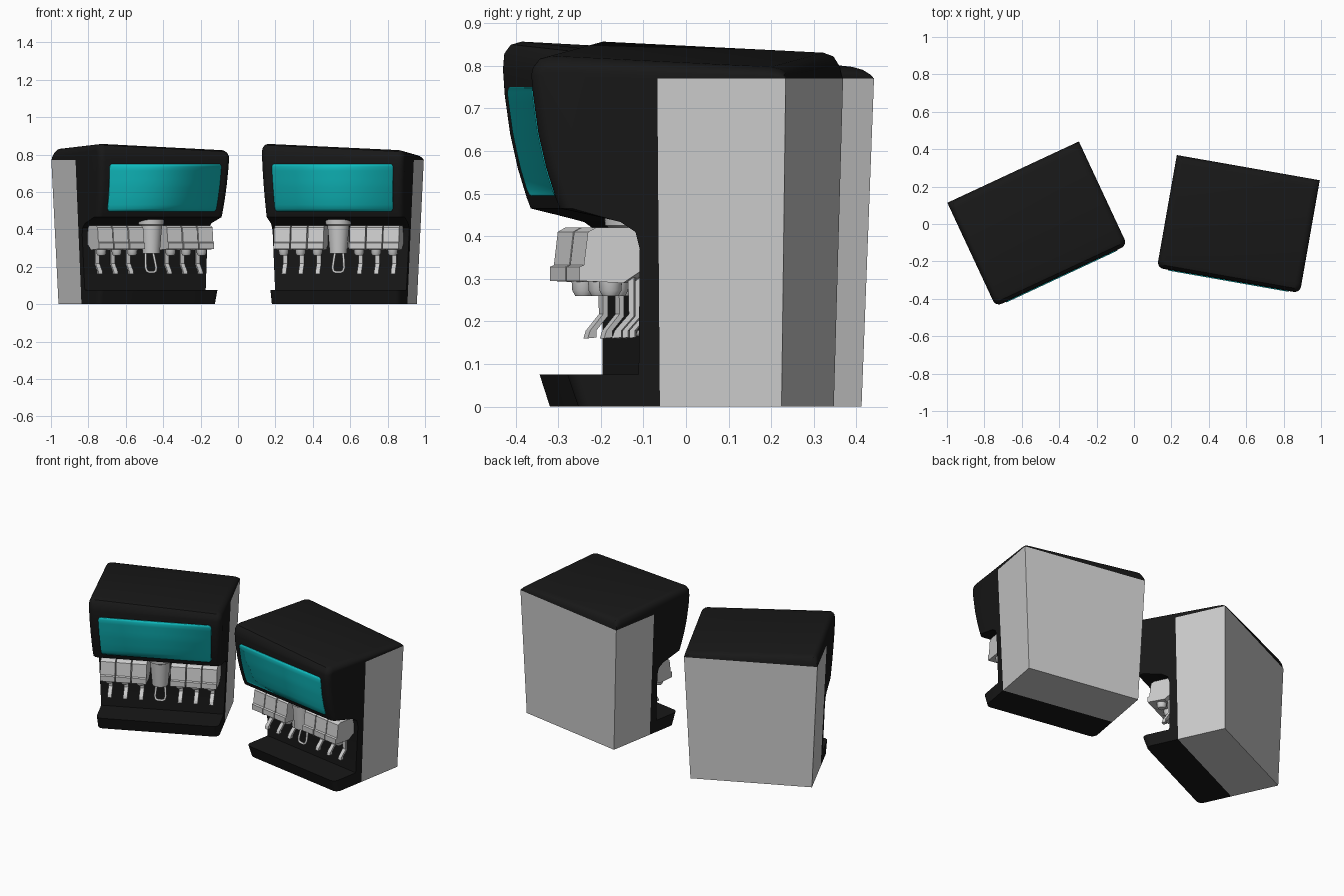
import bpy, bmesh, math
from mathutils import Matrix

if "Cube" in bpy.data.objects:
    bpy.data.objects.remove(bpy.data.objects["Cube"])

W, H = 0.388, 0.77          # half width, shoulder height of a machine


def mat(name, c):
    m = bpy.data.materials.new(name)
    m.diffuse_color = (*c, 1)
    m.use_nodes = True
    m.node_tree.nodes["Principled BSDF"].inputs["Base Color"].default_value = m.diffuse_color
    return m


BLACK = mat("black_plastic", (0.009, 0.009, 0.009))
TEAL = mat("teal_display", (0.005, 0.5, 0.52))


def shape(x, y, z):
    """Taper towards the floor; tilt the top sideways."""
    low = max(0, 1 - z / H)
    if y > 0.2:
        y -= 0.016 * low
    z -= 0.047 * x * min(1, max(0, (z - H) / 0.04))
    return x * (1 - 0.09 * low), y, z


def make(name, verts, faces, place, material=None, smooth=True):
    me = bpy.data.meshes.new(name)
    me.from_pydata(verts, [], faces)
    bm = bmesh.new()
    bm.from_mesh(me)
    bmesh.ops.recalc_face_normals(bm, faces=bm.faces)
    bm.to_mesh(me)
    bm.free()
    ob = bpy.data.objects.new(name, me)
    bpy.context.collection.objects.link(ob)
    ob.matrix_world = place
    if material:
        me.materials.append(material)
    if smooth:
        bpy.ops.object.select_all(action='DESELECT')
        ob.select_set(True)
        bpy.context.view_layer.objects.active = ob
        bpy.ops.object.shade_smooth_by_angle(angle=math.radians(35))
    return ob


def loft(name, rings, place, material=None, smooth=True):
    n = len(rings[0])
    verts = [v for r in rings for v in r]
    faces = [(k * n + i, k * n + (i + 1) % n, (k + 1) * n + (i + 1) % n, (k + 1) * n + i)
             for k in range(len(rings) - 1) for i in range(n)]
    faces += [tuple(range(n)), tuple(range(len(verts) - n, len(verts)))]
    return make(name, verts, faces, place, material, smooth)


def extrude(name, prof, x0, x1, place):
    return loft(name, [[(x, y, z) for y, z in prof] for x in (x0, x1)], place, smooth=False)


def lathe(name, x, y, rz, place, n=20):
    rings = [[(x + r * math.cos(2 * math.pi * i / n), y + r * math.sin(2 * math.pi * i / n), z)
              for i in range(n)] for r, z in rz]
    return loft(name, rings, place)


# curved display front: (y, z) from chin to brow
FRONT = [(-0.24, 0.465), (-0.25, 0.49), (-0.272, 0.56), (-0.29, 0.64), (-0.302, 0.73), (-0.306, 0.785)]


def front_y(z):
    for (ya, za), (yb, zb) in zip(FRONT, FRONT[1:]):
        if z <= zb:
            return ya + (yb - ya) * (z - za) / (zb - za)


# side profile (y, z) plus the direction in which its edge rounds off
SHELL = [(0, 0, 0, 0), (-0.2, 0, 1, 0), (-0.225, 0.075, 1, 0), (-0.05, 0.075, 0, 0),
         (-0.045, 0.37, 0, 0), (-0.055, 0.41, 0, 0), (-0.09, 0.433, 0, 0)]
SHELL += [(y, z, 1, 0) for y, z in FRONT]
SHELL += [(-0.302, 0.813, 0.9, -0.5), (-0.286, 0.833, 0.6, -0.8), (-0.26, 0.84, 0, -1),
          (0.265, 0.814, 0, -1), (0.288, 0.807, 0, -0.9), (0.301, 0.792, 0, -0.5),
          (0.306, H, 0, 0), (0, H, 0, 0)]

VALVE = [(-0.045, 0.42), (-0.155, 0.42), (-0.174, 0.41), (-0.184, 0.332), (-0.194, 0.328),
         (-0.194, 0.295), (-0.09, 0.29), (-0.045, 0.32)]
LEVER = [(-0.07, 0.305), (-0.084, 0.305), (-0.082, 0.217), (-0.116, 0.178), (-0.122, 0.16),
         (-0.1, 0.162), (-0.1, 0.178), (-0.07, 0.212)]


def machine(side, place):
    # black shell: cap, head, splash wall and drip base
    r, steps = 0.035, 6
    slices = [(W - r + r * math.sin(a), r * (1 - math.cos(a)))
              for a in (math.pi / 2 * i / steps for i in range(steps + 1))]
    slices = [(-x, d) for x, d in reversed(slices)] + slices
    loft(side + "_shell", [[shape(x, y + dy * d, z + dz * d) for y, z, dy, dz in SHELL]
                           for x, d in slices], place, BLACK)

    # grey rear cabinet
    box = [(0, 0), (0.306, 0), (0.306, H), (0, H)]
    loft(side + "_cabinet", [[shape(x, y, z) for y, z in box] for x in (-W, W)],
         place, smooth=False)

    # curved teal display with rounded corners
    rows = [(0.496, 0.015), (0.499, 0.006), (0.51, 0)]
    rows += [(0.51 + 0.226 * i / 10, 0) for i in range(1, 11)]
    rows += [(0.747, 0.006), (0.75, 0.015)]
    verts = [shape(s * (0.33 - d), front_y(z) - 0.003, z) for z, d in rows for s in (-1, 1)]
    faces = [(2 * i, 2 * i + 1, 2 * i + 3, 2 * i + 2) for i in range(len(rows) - 1)]
    ob = make(side + "_display", verts, faces, place, TEAL)
    mod = ob.modifiers.new("thickness", 'SOLIDIFY')
    mod.thickness, mod.offset = 0.008, 0

    # six drink valves, each with a nozzle and a push lever
    for n, x in enumerate([-0.296, -0.205, -0.113, 0.113, 0.205, 0.296]):
        tag = f"_{n + 1}"
        extrude(side + "_valve" + tag, VALVE, x - 0.043, x + 0.043, place)
        lathe(side + "_nozzle" + tag, x, -0.128,
              [(0.028, 0.3), (0.026, 0.272), (0.019, 0.26)], place)
        extrude(side + "_lever" + tag, LEVER, x - 0.012, x + 0.012, place)

    # central ice chute with collar, wall mount and wire loop
    lathe(side + "_ice_chute", 0, -0.125,
          [(0.046, 0.272), (0.058, 0.42), (0.067, 0.425), (0.069, 0.452)], place, 28)
    extrude(side + "_chute_mount", [(-0.04, 0.3), (-0.12, 0.3), (-0.12, 0.43), (-0.04, 0.43)],
            -0.045, 0.045, place)
    half = [(0.021, 0.285), (0.027, 0.235), (0.031, 0.195), (0.026, 0.177), (0.014, 0.171)]
    path = half + [(-x, z) for x, z in reversed(half)]
    cu = bpy.data.curves.new(side + "_ice_loop", 'CURVE')
    cu.dimensions = '3D'
    cu.bevel_depth, cu.bevel_resolution = 0.007, 2
    sp = cu.splines.new('POLY')
    sp.points.add(len(path) - 1)
    for p, (x, z) in zip(sp.points, path):
        p.co = (x, -0.1 - 0.25 * (0.285 - z), z, 1)
    ob = bpy.data.objects.new(side + "_ice_loop", cu)
    bpy.context.collection.objects.link(ob)
    ob.matrix_world = place


for side, x, angle in (("left", -0.517, 25), ("right", 0.558, -10)):
    machine(side, Matrix.Translation((x, 0, 0)) @ Matrix.Rotation(math.radians(angle), 4, 'Z'))
